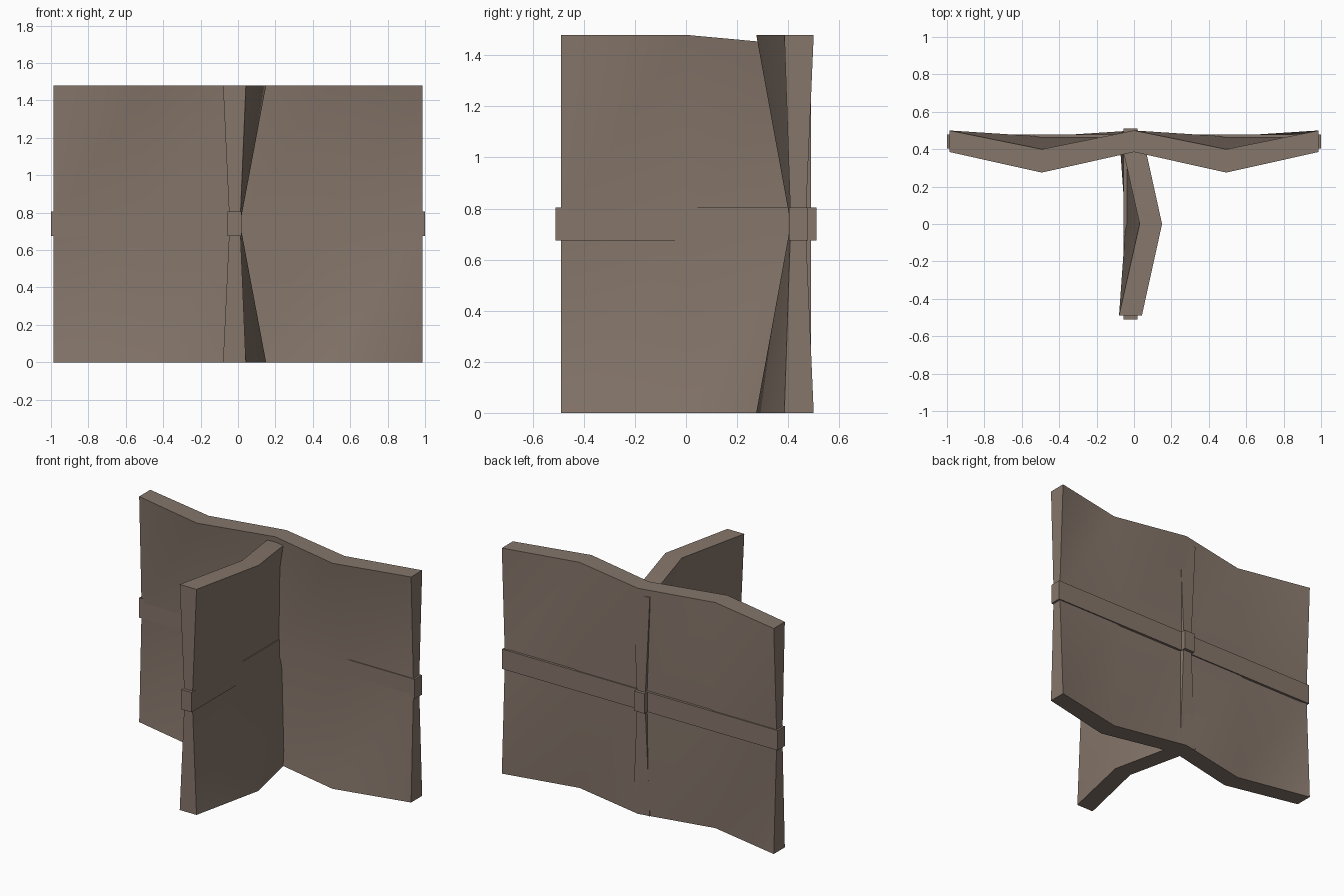
import bpy
import bmesh
import math

if "Cube" in bpy.data.objects:
    bpy.data.objects.remove(bpy.data.objects["Cube"])

mat = bpy.data.materials.new("weathered brown")
mat.diffuse_color = (0.235, 0.18, 0.145, 1)
mat.use_nodes = True
mat.node_tree.nodes["Principled BSDF"].inputs["Base Color"].default_value = mat.diffuse_color

H = 1.48


def finish(bm, name, rotate):
    # rotate turns the panel a quarter turn so it runs along y
    if rotate:
        for v in bm.verts:
            v.co.x, v.co.y = -v.co.y, v.co.x
    bmesh.ops.recalc_face_normals(bm, faces=bm.faces)
    me = bpy.data.meshes.new(name)
    bm.to_mesh(me)
    bm.free()
    me.materials.append(mat)
    ob = bpy.data.objects.new(name, me)
    bpy.context.collection.objects.link(ob)
    bpy.ops.object.select_all(action='DESELECT')
    ob.select_set(True)
    bpy.context.view_layer.objects.active = ob
    bpy.ops.object.shade_smooth_by_angle(angle=math.radians(30))
    return ob


def panel(name, stations, crest, fold, waist, rotate=False, top_drop=0.0):
    """Zigzag slab, pinched straight at half height."""
    bm = bmesh.new()
    grid = []
    for i, s in enumerate(stations):
        outer = fold if i % 2 else crest
        column = []
        for z, (lo, hi) in ((0, outer), (H / 2, waist), (H, outer)):
            if z == H and i == len(stations) - 1:
                z -= top_drop
            column.append((bm.verts.new((s, lo, z)), bm.verts.new((s, hi, z))))
        grid.append(column)
    for a, b in zip(grid, grid[1:]):
        for r in range(2):
            # each side quad is split from lower left to upper right
            for k, (l, q) in enumerate(((a, b), (b, a))):
                bm.faces.new((l[r][k], q[r][k], q[r + 1][k]))
                bm.faces.new((l[r][k], q[r + 1][k], l[r + 1][k]))
        for r in (0, 2):
            bm.faces.new((a[r][0], b[r][0], b[r][1], a[r][1]))
    for c in (grid[0], grid[-1]):
        for r in range(2):
            bm.faces.new((c[r][0], c[r][1], c[r + 1][1], c[r + 1][0]))
    return finish(bm, name, rotate)


def rail(name, half, lo, hi, rotate=False):
    """Straight band around the waist of a panel."""
    bm = bmesh.new()
    bmesh.ops.create_cube(bm, size=1)
    for v in bm.verts:
        v.co = (v.co.x * 2 * half, (lo + hi) / 2 + v.co.y * (hi - lo),
                H / 2 + v.co.z * 0.13)
    return finish(bm, name, rotate)


# Long rear wall with its rail
panel("rear_wall", (-0.987, -0.493, 0, 0.493, 0.987),
      (0.385, 0.50), (0.275, 0.40), (0.41, 0.468))
rail("rear_rail", 1.0, 0.403, 0.478)

# Short wall meeting it at right angles
panel("cross_wall", (-0.49, 0, 0.49),
      (-0.042, 0.08), (-0.15, -0.03), (-0.011, 0.045), True, 0.045)
rail("cross_rail", 0.51, -0.02, 0.055, True)
